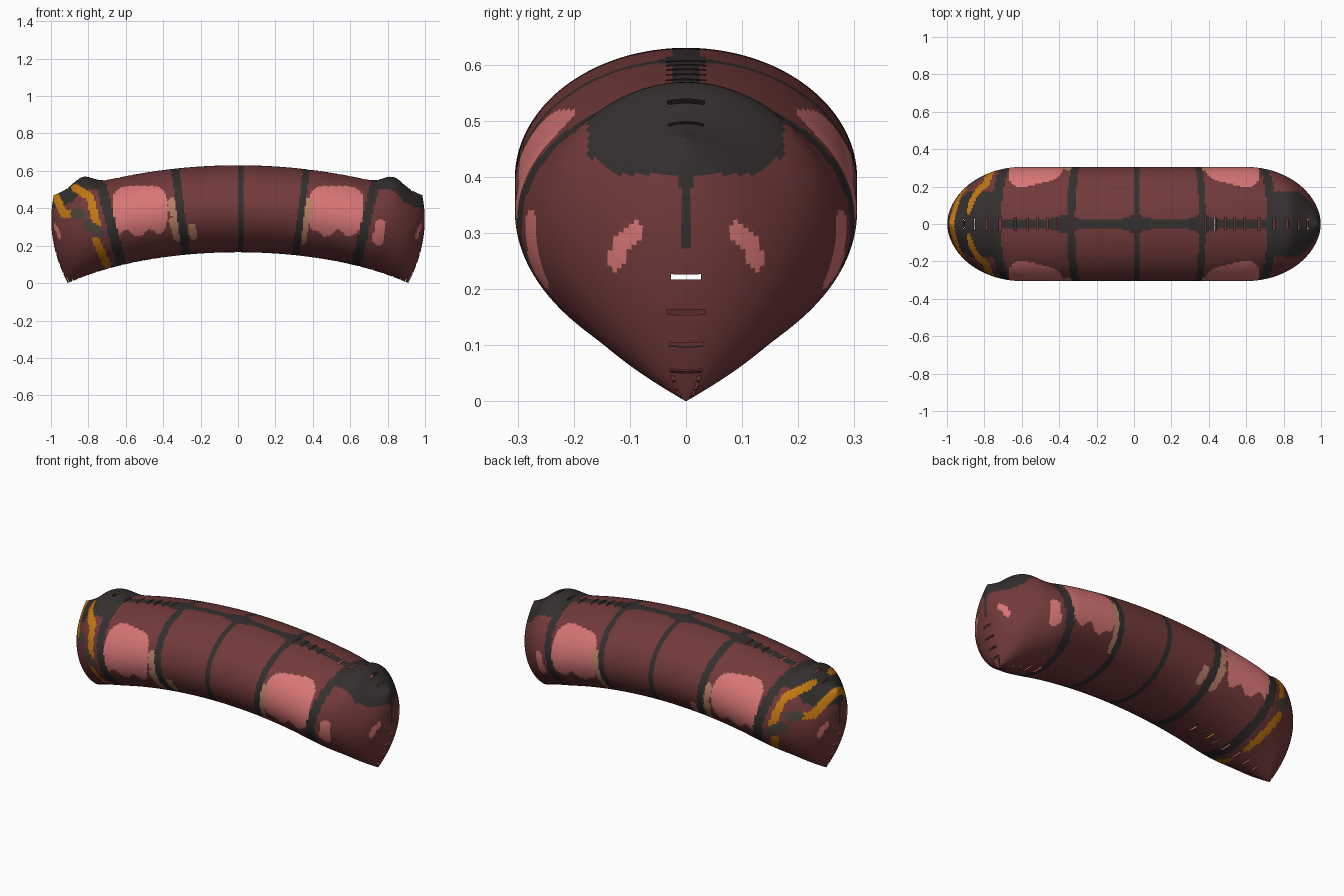
import bpy, bmesh, math

cube = bpy.data.objects.get("Cube")
if cube:
    bpy.data.objects.remove(cube, do_unlink=True)

COLOURS = {
    "maroon_skin": (0.17, 0.042, 0.042),
    "charcoal": (0.034, 0.029, 0.028),
    "pink": (0.68, 0.18, 0.18),
    "tan": (0.5, 0.22, 0.14),
    "amber": (0.55, 0.19, 0.006),
    "grey_brown": (0.075, 0.058, 0.042),
}
NAMES = list(COLOURS)
RINGS, SIDES = 264, 160

# Bands round the body: base position, lean with height, half width
BANDS = [
    (0.015, 0, 0.016),
    (-0.257, -0.13, 0.022),
    (0.29, 0.125, 0.018),
    (-0.6, -0.25, 0.027),
    (0.608, 0.235, 0.025),
]

# Painted strokes on the sides, as paths in x and z
STROKES = [
    ("grey_brown", 0.028, [(-0.87, 0.37), (-0.84, 0.37)]),
    ("grey_brown", 0.028, [(-0.8, 0.31), (-0.74, 0.27)]),
    ("amber", 0.021, [(-0.87, 0.51), (-0.79, 0.46), (-0.75, 0.29)]),
    ("amber", 0.021, [(-0.99, 0.49), (-0.93, 0.37), (-0.87, 0.37)]),
    ("amber", 0.02, [(-0.76, 0.23), (-0.7, 0.1)]),
    ("pink", 0.03, [(0.76, 0.31), (0.75, 0.23)]),
]
TAN_STROKES = [
    ("tan", 0.026, [(-0.35, 0.43), (-0.34, 0.38)]),
    ("tan", 0.027, [(-0.34, 0.33), (-0.32, 0.25)]),
    ("tan", 0.02, [(-0.245, 0.3), (-0.24, 0.25)]),
    ("tan", 0.025, [(0.375, 0.43), (0.34, 0.23)]),
    ("pink", 0.028, [(-0.42, 0.395), (-0.4, 0.395)]),
]
END_SPOT = [("pink", 0.016, [(0.09, 0.305), (0.115, 0.285), (0.125, 0.25)])]


def make_material(name, rgb):
    mat = bpy.data.materials.new(name)
    mat.use_nodes = True
    mat.diffuse_color = (*rgb, 1)
    bsdf = mat.node_tree.nodes["Principled BSDF"]
    bsdf.inputs["Base Color"].default_value = (*rgb, 1)
    bsdf.inputs["Roughness"].default_value = 0.8
    return mat


def stroke_colour(strokes, across, height):
    """Colour of the first stroke that covers the given place, if any."""
    for name, width, path in strokes:
        for (ax, az), (bx, bz) in zip(path, path[1:]):
            dx, dz = bx - ax, bz - az
            along = ((across - ax) * dx + (height - az) * dz) / (dx * dx + dz * dz)
            along = min(1, max(0, along))
            if math.hypot(across - ax - along * dx, height - az - along * dz) < width:
                return name
    return None


def in_band(x, z):
    return any(abs(x - base - lean * z) < width for base, lean, width in BANDS)


def in_side_patch(x, z):
    """Rounded patch on each side, with a wavy lower edge."""
    across = (abs(x) - 0.525) / 0.145
    height = (z - 0.385) / 0.135
    wavy_edge = 0.265 + 0.02 * math.sin(x * 50)
    return abs(across) ** 4 + abs(height) ** 4 < 1 and z > wavy_edge


def in_cap(x, y, z):
    """Dark cap on each end, with a thin stripe running down from it."""
    out, side = abs(x), abs(y)
    cap = out > 0.71 and side < 0.175 and z > 0.405 + 0.6 * max(0, side - 0.12)
    stripe = out > 0.9 and z > 0.27 and side < 0.007 + 0.25 * max(0, z - 0.37)
    return cap or stripe


def in_ridge(x, y):
    """Dark stripe along the top, wider where it meets a band."""
    gap = min(abs(x - 0.015), abs(abs(x) - 0.37))
    return abs(y) < 0.027 + max(0, 0.025 - 0.3 * gap)


def colour_at(x, y, z, on_top):
    mark = stroke_colour(STROKES, x, z)
    if mark:
        return mark
    if in_band(x, z) or in_cap(x, y, z) or (on_top and in_ridge(x, y)):
        return "charcoal"
    mark = stroke_colour(TAN_STROKES, x, z)
    if mark:
        return mark
    if in_side_patch(x, z):
        return "pink"
    if abs(x) > 0.9 and stroke_colour(END_SPOT, abs(y), z):
        return "pink"
    return "maroon_skin"


def body_point(length, angle):
    """Point on the bent, round-ended body at a length (-1 to 1) and section angle."""
    u = abs(length)
    if u > 0.6:
        u = 0.6 + 0.4 * math.sin((u - 0.6) / 0.4 * math.pi / 2)
    end = max(0, (u - 0.6) / 0.4)
    width = 0.305 * math.sqrt(max(0, 1 - end * end))
    bump = 0.05 * math.exp(-((u - 0.84) / 0.075) ** 2)
    top = 0.63 - 0.16 * u * u + bump
    bottom = 0.165 * (1 - u * u)
    rise = (1 - math.cos(angle)) / 2
    lean = 0.09 - 0.075 * rise - 0.17 * rise * (1 - rise)
    x = math.copysign(u - u ** 3 * lean, length)
    return x, width * math.sin(angle), bottom + (top - bottom) * rise


def is_slit(x, y, z, ring, side):
    """Narrow openings across the centre seam, along the body and down the ends."""
    if abs(y) > 0.03:
        return False
    if abs(x) > 0.93:
        return z < 0.28 and min(side, SIDES - 1 - side) % 7 == 3
    return abs(x) > 0.38 and ring % 7 == 0


# Body loft
bm = bmesh.new()
grid = [[bm.verts.new(body_point(2 * i / RINGS - 1, 2 * math.pi * j / SIDES))
         for j in range(SIDES)] for i in range(RINGS + 1)]
for i in range(RINGS):
    for j in range(SIDES):
        k = (j + 1) % SIDES
        quad = [grid[i][j], grid[i + 1][j], grid[i + 1][k], grid[i][k]]
        x, y, z = (sum(v.co[n] for v in quad) / 4 for n in range(3))
        if is_slit(x, y, z, i, j):
            continue
        face = bm.faces.new(quad)
        face.smooth = True
        on_top = SIDES / 4 < j < SIDES * 3 / 4 and abs(x) < 0.8
        face.material_index = NAMES.index(colour_at(x, y, z, on_top))
bmesh.ops.remove_doubles(bm, verts=bm.verts, dist=0.00001)
bmesh.ops.recalc_face_normals(bm, faces=bm.faces)

mesh = bpy.data.meshes.new("body")
bm.to_mesh(mesh)
bm.free()
for name, rgb in COLOURS.items():
    mesh.materials.append(make_material(name, rgb))
body = bpy.data.objects.new("body", mesh)
bpy.context.collection.objects.link(body)
